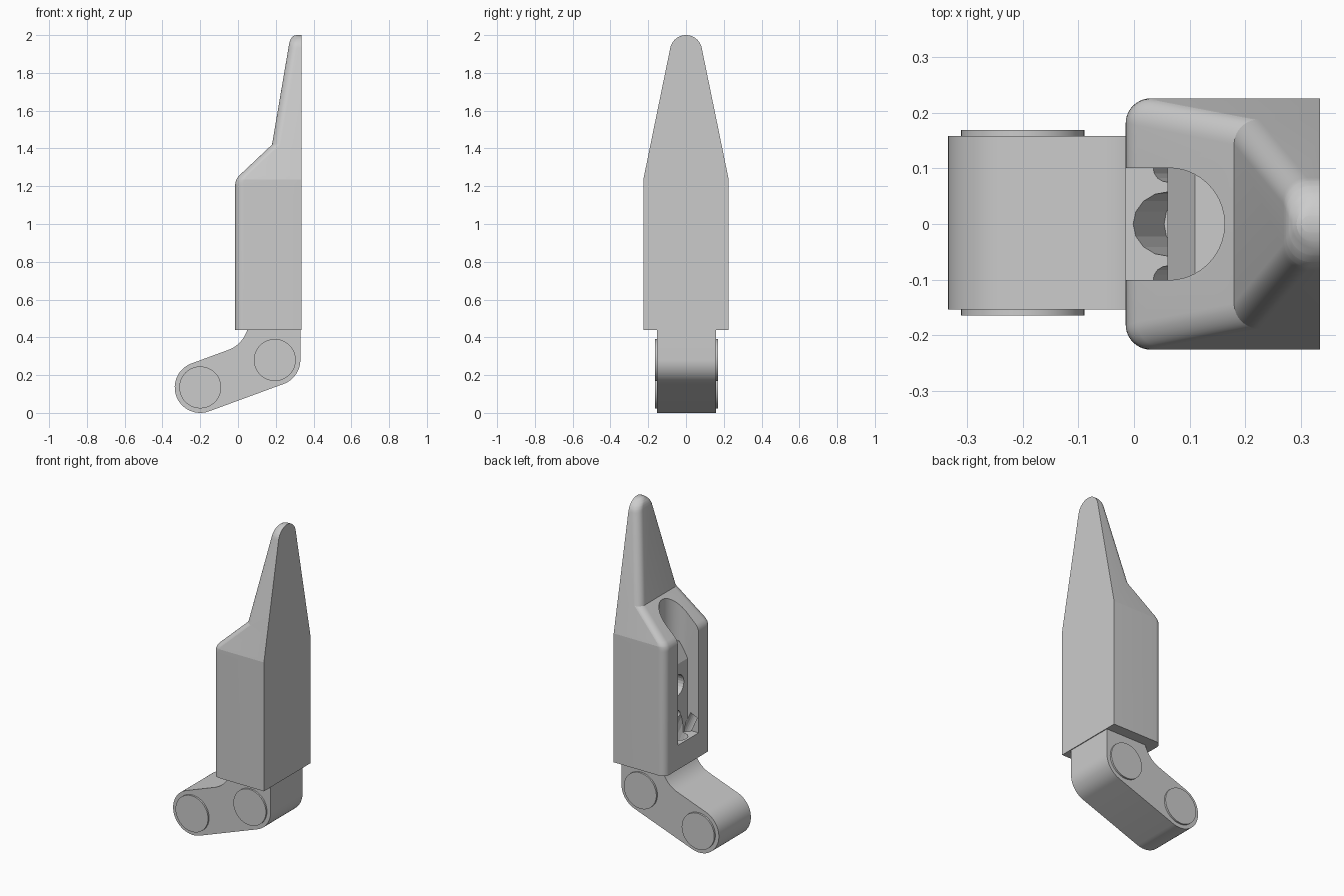
import bpy, bmesh, math
from mathutils import Vector, Matrix

cube = bpy.data.objects.get("Cube")
if cube:
    bpy.data.objects.remove(cube, do_unlink=True)

grey = bpy.data.materials.new("plain_grey")
grey.use_nodes = True
COLOUR = (0.6, 0.6, 0.6, 1)
grey.diffuse_color = COLOUR
grey.node_tree.nodes["Principled BSDF"].inputs["Base Color"].default_value = COLOUR


def finish(name, bm):
    bmesh.ops.recalc_face_normals(bm, faces=bm.faces)
    mesh = bpy.data.meshes.new(name)
    bm.to_mesh(mesh)
    bm.free()
    mesh.materials.append(grey)
    ob = bpy.data.objects.new(name, mesh)
    bpy.context.collection.objects.link(ob)
    return ob


def loft(name, rings):
    bm = bmesh.new()
    loops = [[bm.verts.new(p) for p in ring] for ring in rings]
    n = len(loops[0])
    for a, b in zip(loops, loops[1:]):
        for i in range(n):
            j = (i + 1) % n
            bm.faces.new((a[i], a[j], b[j], b[i]))
    bm.faces.new(loops[0])
    bm.faces.new(loops[-1])
    return finish(name, bm)


def prism_y(name, points, y0, y1):
    return loft(name, [[(x, y, z) for x, z in points] for y in (y0, y1)])


def cylinder(name, centre, radius, length, axis, sides=48):
    bm = bmesh.new()
    turn = Vector(axis).to_track_quat('Z', 'Y').to_matrix().to_4x4()
    bmesh.ops.create_cone(bm, cap_ends=True, segments=sides, radius1=radius,
                          radius2=radius, depth=length,
                          matrix=Matrix.Translation(centre) @ turn)
    return finish(name, bm)


def activate(ob):
    bpy.ops.object.select_all(action='DESELECT')
    ob.select_set(True)
    bpy.context.view_layer.objects.active = ob


def boolean(ob, cutter, operation='DIFFERENCE'):
    activate(ob)
    mod = ob.modifiers.new("cut", 'BOOLEAN')
    mod.operation, mod.solver, mod.object = operation, 'EXACT', cutter
    bpy.ops.object.modifier_apply(modifier=mod.name)
    bpy.data.objects.remove(cutter, do_unlink=True)


def smooth(ob):
    activate(ob)
    bpy.ops.object.shade_smooth_by_angle(angle=math.radians(10.5))


def arc(cx, cz, r, start, end, steps):
    angles = [math.radians(start + (end - start) * i / steps) for i in range(steps + 1)]
    return [(cx + r * math.cos(a), cz + r * math.sin(a)) for a in angles]


def bend(a, b, c, steps=6):
    a, b, c = Vector(a), Vector(b), Vector(c)
    ts = [i / steps for i in range(steps + 1)]
    return [tuple(a * (1 - t) ** 2 + b * 2 * t * (1 - t) + c * t * t) for t in ts]


def lookup(rail, z):
    for (xa, za), (xb, zb) in zip(rail, rail[1:]):
        if z <= zb:
            return xa + (xb - xa) * (z - za) / max(zb - za, 1e-6)
    return rail[-1][0]


# Tapered fingertip body: stacked sections, flat at +x, rounded at -x
FLAT = 0.335
shoulder = bend((-0.015, 1.205), (-0.015, 1.235), (0.006, 1.256))
tip = bend((0.27, 1.95), (0.279, 2), (0.312, 2))
front_rail = [(-0.015, 0.44)] + shoulder + [(0.18, 1.42)] + tip
dome = arc(0, 1.915, 0.085, 11.3, 86, 12)
width_rail = [(0.226, 0.44), (0.226, 1.235)] + dome
levels = sorted({round(z, 4) for _, z in front_rail + width_rail if z < 1.9999})


def section(z):
    x, w = lookup(front_rail, z), lookup(width_rail, z)
    r = min(0.045, w * 0.95, (FLAT - x) * 0.95)
    half = arc(x + r, w - r, r, 90, 180, 10)
    outline = [(FLAT, w)] + half + [(px, -py) for px, py in reversed(half)] + [(FLAT, -w)]
    return [(px, py, z) for px, py in outline]


body = loft("fingertip_body", [section(z) for z in levels])

# Rounded slot with a stepped back wall
step = [(-0.1, 0.59), (0.06, 0.59), (0.06, 1.03), (0.11, 1.13),
        (0.2, 1.13), (0.2, 1.5), (-0.1, 1.5)]
slot = prism_y("slot_cutter", step, -0.2, 0.2)
plan = arc(0.062, 0, 0.101, -90, 90, 20) + [(-0.2, 0.101), (-0.2, -0.101)]
boolean(slot, loft("slot_plan", [[(x, y, z) for x, y in plan] for z in (0.3, 1.8)]),
        'INTERSECT')
boolean(body, slot)

# Bores in the slot's back wall and floor
for z, r in ((0.9, 0.065), (0.715, 0.03)):
    boolean(body, cylinder("wall_bore", (0.08, 0, z), r, 0.2, (1, 0, 0), 24))
slant = Vector((-0.45, 0, 1)).normalized()
for y, r in ((0, 0.058), (0.1, 0.025), (-0.1, 0.025)):
    boolean(body, cylinder("floor_bore", Vector((0.062, y, 0.59)), r, 0.22, slant, 16))
smooth(body)

# Bent knuckle link below the body
link_outline = (arc(-0.2, 0.135, 0.135, 110, 290, 32)
                + arc(0.195, 0.28, 0.135, -70, 0, 14)
                + [(0.33, 0.44)]
                + bend((0.05, 0.44), (0.02, 0.36), (-0.05, 0.334), 10))
smooth(prism_y("knuckle_link", link_outline, -0.154, 0.158))

# Hinge pins standing slightly proud on both sides
for name, x, z in (("outer_pin", -0.2, 0.135), ("inner_pin", 0.195, 0.28)):
    smooth(cylinder(name, (x, 0.002, z), 0.111, 0.334, (0, 1, 0)))
